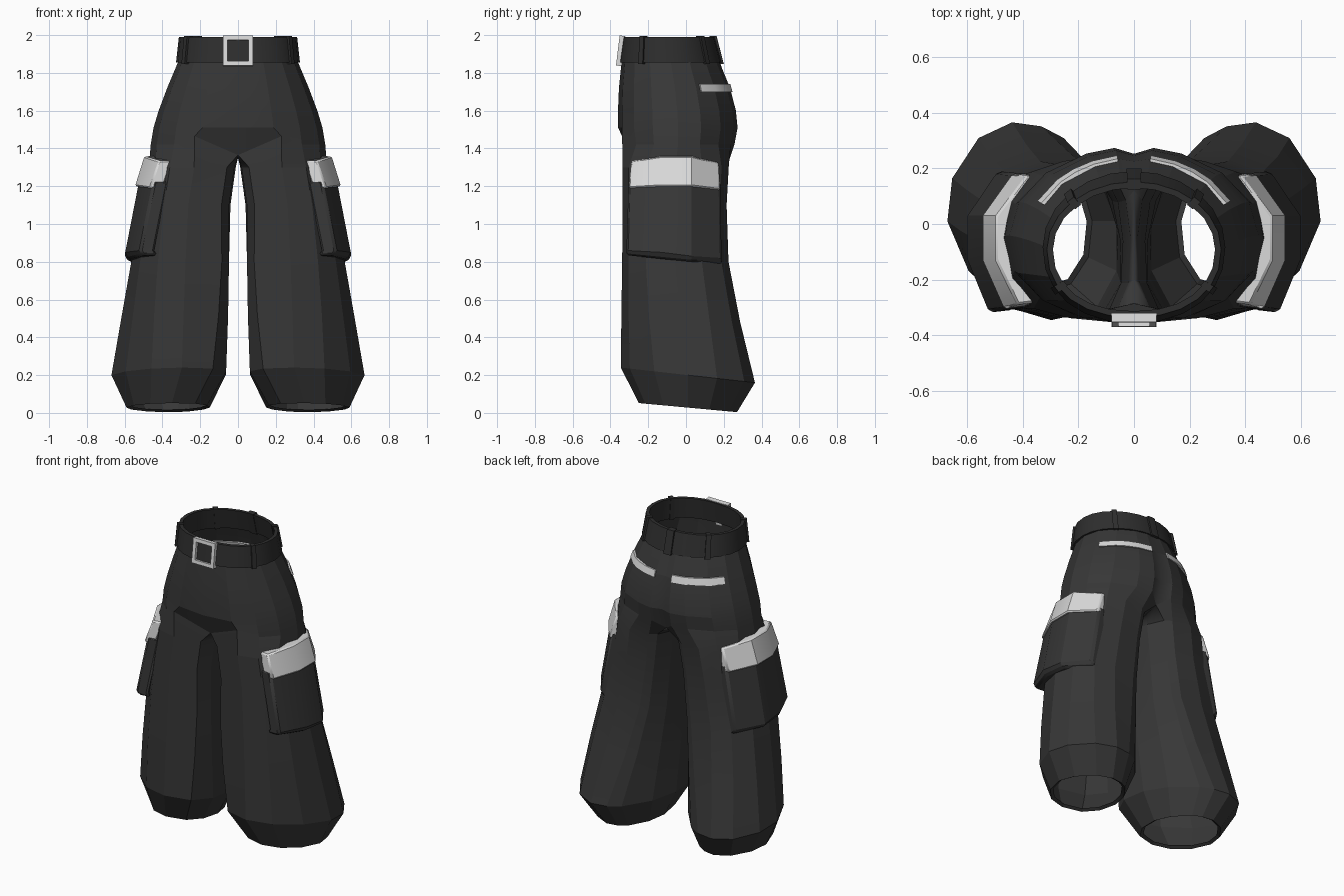
import bpy, bmesh, math
from mathutils import Matrix

cube = bpy.data.objects.get("Cube")
if cube:
    bpy.data.objects.remove(cube, do_unlink=True)


def material(name, rgb):
    m = bpy.data.materials.new(name)
    m.use_nodes = True
    m.diffuse_color = (*rgb, 1)
    m.node_tree.nodes["Principled BSDF"].inputs["Base Color"].default_value = (*rgb, 1)
    return m


CLOTH = material("charcoal cloth", (0.038, 0.038, 0.038))
BELT = material("black belt", (0.027, 0.027, 0.027))
TRIM = material("light grey trim", (0.7, 0.7, 0.7))


def finish(name, bm, mat, bevel=0, mirror=True, smooth=20):
    bmesh.ops.recalc_face_normals(bm, faces=bm.faces[:])
    mesh = bpy.data.meshes.new(name)
    bm.to_mesh(mesh)
    bm.free()
    mesh.materials.append(mat)
    ob = bpy.data.objects.new(name, mesh)
    bpy.context.collection.objects.link(ob)
    if mirror:
        mod = ob.modifiers.new("mirror", 'MIRROR')
        mod.use_clip = True
        mod.merge_threshold = 0.0005
    if bevel:
        mod = ob.modifiers.new("bevel", 'BEVEL')
        mod.width = bevel
        mod.limit_method = 'ANGLE'
        mod.angle_limit = math.radians(50)
    bpy.ops.object.select_all(action='DESELECT')
    ob.select_set(True)
    bpy.context.view_layer.objects.active = ob
    bpy.ops.object.shade_smooth_by_angle(angle=math.radians(smooth))
    return ob


def bridge(bm, a, b, closed):
    n = len(a)
    for i in range(n if closed else n - 1):
        j = (i + 1) % n
        bm.faces.new((a[i], a[j], b[j], b[i]))


def loft(bm, rings, closed=True, caps=False):
    rows = [[bm.verts.new(p) for p in ring] for ring in rings]
    for a, b in zip(rows, rows[1:]):
        bridge(bm, a, b, closed)
    if caps:
        bm.faces.new(rows[0])
        bm.faces.new(rows[-1])
    return rows


def power(v, e):
    return math.copysign(abs(v) ** e, v) if abs(v) > 1e-6 else 0


def oval(a, z, w, front, back, cx=0, shear=0, tilt=0, shape=(0.9, 1.0, 1.0)):
    """Point at angle a on an outline, -90 being the front.
    The shape exponents (front, back, inner side) make corners fuller or flatter."""
    c, s = math.cos(math.radians(a)), math.sin(math.radians(a))
    e = shape[0] if s < 0 else shape[1]
    c, s = power(c, shape[2] if c < 0 else e), power(s, e)
    x = cx + w * c + shear * s
    y = (front + back) / 2 + (back - front) / 2 * s
    return (x, y, z - tilt * s)


# Trousers: half a pelvis lofted down into one leg, then mirrored
hip_angles = [-90, -67.5, -45, -22.5, 0, 22.5, 45, 67.5, 81, 90]
leg_angles = [-120, -90, -60, -30, 0, 30, 60, 90, 105, 120, 150, 180, 210]
hips = [(1.87, 0.312, -0.34, 0.175), (1.72, 0.375, -0.355, 0.237),
        (1.6, 0.42, -0.36, 0.268), (1.51, 0.447, -0.36, 0.277)]
clefts = [0, 0.012, 0.022, 0.025]
bm = bmesh.new()
hip_rings = []
for h, cleft in zip(hips, clefts):
    ring = [oval(a, *h) for a in hip_angles]
    x, y, z = ring[-1]
    ring[-1] = (x, y - cleft, z)
    hip_rings.append(ring)
# Lower edge of the pelvis dips toward the crotch, folding in at the front
edge = [oval(a, 1.42, 0.462, -0.345, 0.26) for a in hip_angles]
edge[0] = (0, -0.285, 1.365)
edge[1] = (0.23, -0.338, 1.465)
edge[-1] = (0, 0.205, 1.37)
hip_rings.append(edge)
hip_rows = loft(bm, hip_rings, closed=False)

# Leg rings: height, inner x, outer x, front y, back y, shear, tilt, shape
thigh, calf, flare = (0.85, 1.0, 0.4), (0.9, 1.05, 0.55), (1.0, 1.2, 0.8)
legs = [(1.3, 0.012, 0.472, -0.336, 0.226, 0.01, 0, thigh),
        (1.1, 0.04, 0.505, -0.335, 0.215, 0.01, 0, thigh),
        (0.8, 0.05, 0.565, -0.338, 0.225, 0.03, 0, thigh),
        (0.5, 0.058, 0.618, -0.342, 0.287, 0.05, 0.02, calf),
        (0.2, 0.065, 0.67, -0.345, 0.365, 0.07, 0.04, flare),
        (0.028, 0.15, 0.59, -0.25, 0.27, 0.02, 0.024, flare),
        (0.04, 0.17, 0.57, -0.23, 0.25, 0.02, 0.024, flare)]
leg_rows = loft(bm, [[oval(a, z, (xo - xi) / 2, f, b, (xi + xo) / 2, sh, t, shape)
                      for a in leg_angles] for z, xi, xo, f, b, sh, t, shape in legs])
seam = [bm.verts.new(p) for p in ((0, 0.12, 1.355), (0, -0.05, 1.35), (0, -0.2, 1.355))]
bridge(bm, hip_rows[-1] + seam, leg_rows[0], True)
finish("trousers", bm, CLOTH, smooth=12)

# Belt: a hollow band
low, high = (1.855, 0.328, -0.355, 0.19), (1.99, 0.313, -0.335, 0.152)


def grow(section, d):
    z, w, f, b = section
    return (z, w + d, f - d, b + d)


belt_angles = [-90 + 15 * i for i in range(13)]
bm = bmesh.new()
loft(bm, [[oval(a, *s) for a in belt_angles]
          for s in (grow(low, -0.025), low, high, grow(high, -0.022), grow(low, -0.025))],
     closed=False)
finish("belt", bm, BELT)


def arc_plate(name, lower, upper, angles, inner, outer, mat):
    """Curved plate that follows the body outline."""
    bm = bmesh.new()
    loft(bm, [[oval(a, *grow(lower, inner)), oval(a, *grow(lower, outer)),
               oval(a, *grow(upper, outer)), oval(a, *grow(upper, inner))]
              for a in angles], caps=True)
    return finish(name, bm, mat)


# Belt loops wrapping the band
loop_low = (1.848, *low[1:])
loop_high = (1.995, *high[1:])
for name, a, b in (("front_belt_loop", -35, -29), ("side_belt_loop", 42, 48),
                   ("back_belt_loop", 85.5, 90)):
    arc_plate(name, loop_low, loop_high, (a, b), -0.028, 0.01, BELT)

# Pale welts of the back pockets
arc_plate("back_pocket_welt", (1.7, 0.382, -0.355, 0.243), (1.742, 0.367, -0.355, 0.231),
          (27, 45, 56, 67.5, 81), -0.02, 0.007, TRIM)

# Buckle frame
bm = bmesh.new()
for sx, sz, px, pz in ((0.16, 0.023, 0, 0.068), (0.16, 0.023, 0, -0.068),
                       (0.023, 0.16, 0.068, 0), (0.023, 0.16, -0.068, 0)):
    bmesh.ops.create_cube(bm, size=1, matrix=Matrix.Translation((px, 0, pz))
                          @ Matrix.Diagonal((sx, 0.03, sz, 1)))
buckle = finish("buckle", bm, TRIM, mirror=False)
buckle.location = (0, -0.346, 1.917)
buckle.rotation_euler.x = math.radians(-7)


# Cargo pockets: slabs bent around the outer thigh
def slab(name, rows, depth, mat, bevel):
    bm = bmesh.new()
    loft(bm, [row + [(x - depth, y * 0.97, z) for x, y, z in reversed(row)]
              for row in rows], caps=True)
    finish(name, bm, mat, bevel, smooth=30)


def bend(out, zs, ends=1.0):
    """Four points round the thigh, pushed outward by out."""
    base = ((0.468, -0.305), (0.545, -0.13), (0.545, 0.03), (0.437, 0.182))
    return [(x + out, y * (ends if i in (0, 3) else 1), z)
            for i, ((x, y), z) in enumerate(zip(base, zs))]


slab("cargo_pocket", [bend(-0.022, (1.23, 1.23, 1.23, 1.22)),
                      bend(0.052, (0.86, 0.85, 0.83, 0.82), 1.04),
                      bend(0.035, (0.835, 0.815, 0.8, 0.785), 1.04)], 0.08, CLOTH, 0.012)
slab("cargo_flap", [bend(-0.05, (1.335, 1.36, 1.36, 1.325), 0.95),
                    bend(0, (1.19, 1.2, 1.2, 1.18))], 0.07, TRIM, 0.008)
